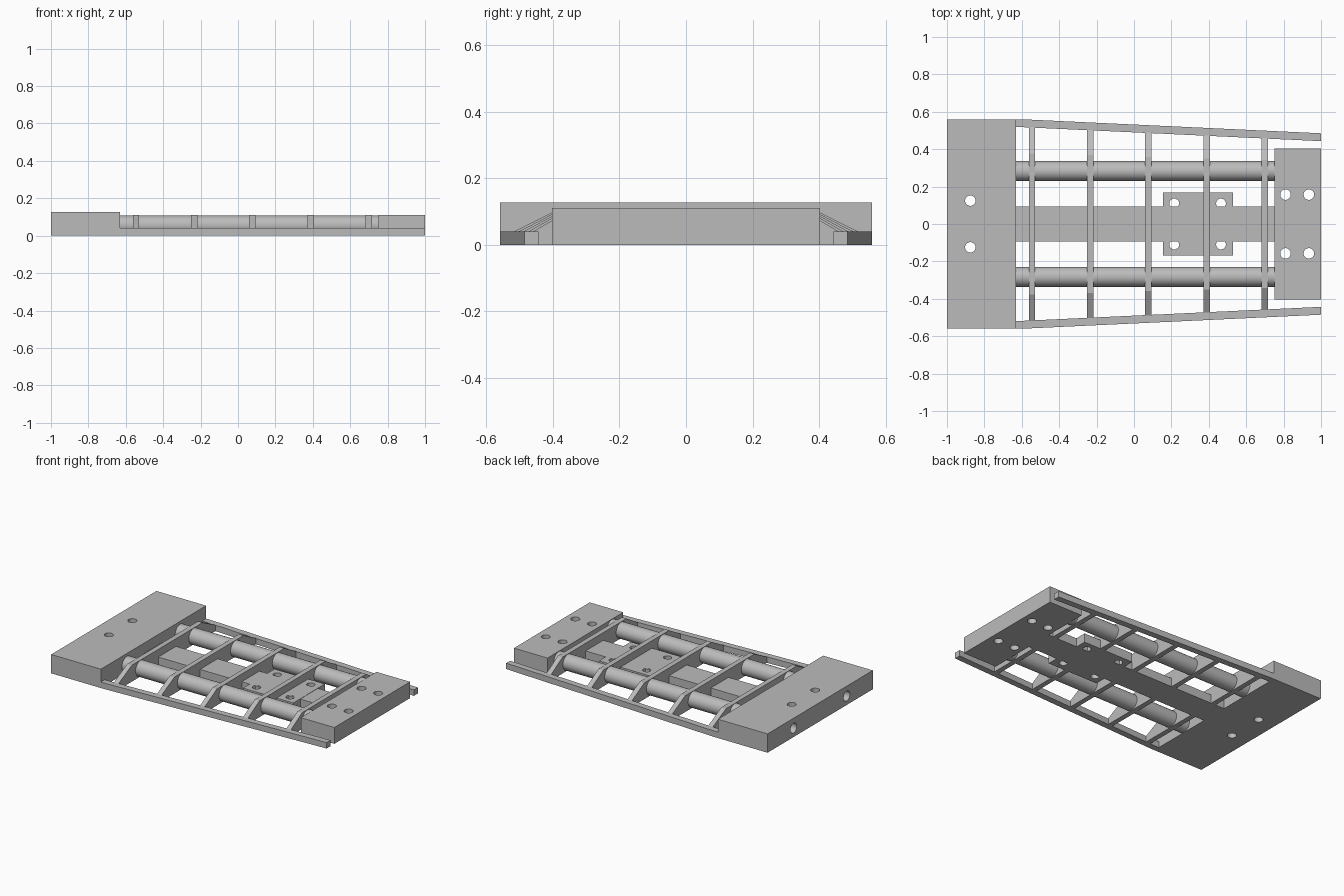
import bpy, bmesh, math
from mathutils import Matrix

cube = bpy.data.objects.get("Cube")
if cube:
    bpy.data.objects.remove(cube, do_unlink=True)

grey = bpy.data.materials.new("light grey")
grey.use_nodes = True
colour = (0.5, 0.5, 0.5, 1)
grey.diffuse_color = colour
grey.node_tree.nodes["Principled BSDF"].inputs["Base Color"].default_value = colour


def finish(name, bm):
    bmesh.ops.recalc_face_normals(bm, faces=bm.faces)
    mesh = bpy.data.meshes.new(name)
    bm.to_mesh(mesh)
    bm.free()
    mesh.materials.append(grey)
    obj = bpy.data.objects.new(name, mesh)
    bpy.context.collection.objects.link(obj)
    return obj


def prism(name, points, direction):
    """Extrude a flat outline along a direction."""
    bm = bmesh.new()
    face = bm.faces.new([bm.verts.new(p) for p in points])
    new = bmesh.ops.extrude_face_region(bm, geom=[face])["geom"]
    verts = [v for v in new if isinstance(v, bmesh.types.BMVert)]
    bmesh.ops.translate(bm, verts=verts, vec=direction)
    return finish(name, bm)


def box(name, x0, x1, half_y, height):
    outline = [(x0, -half_y, 0), (x1, -half_y, 0), (x1, half_y, 0), (x0, half_y, 0)]
    return prism(name, outline, (0, 0, height))


def cylinder(name, centre, radius, length, along_x=False):
    bm = bmesh.new()
    turn = Matrix.Rotation(math.pi / 2, 4, "Y") if along_x else Matrix()
    bmesh.ops.create_cone(bm, cap_ends=True, segments=32, radius1=radius, radius2=radius,
                          depth=length, matrix=Matrix.Translation(centre) @ turn)
    return finish(name, bm)


def smooth(obj):
    bpy.ops.object.select_all(action="DESELECT")
    obj.select_set(True)
    bpy.context.view_layer.objects.active = obj
    bpy.ops.object.shade_smooth_by_angle(angle=math.radians(30))


def drill(obj, cutters):
    """Cut every drill shape out of the part."""
    for cutter in cutters:
        cutter.hide_render = True
        mod = obj.modifiers.new("hole", "BOOLEAN")
        mod.object = cutter
        mod.solver = "EXACT"
    bpy.context.view_layer.update()
    evaluated = obj.evaluated_get(bpy.context.evaluated_depsgraph_get())
    mesh = bpy.data.meshes.new_from_object(evaluated)
    obj.modifiers.clear()
    obj.data = mesh
    for cutter in cutters:
        bpy.data.objects.remove(cutter, do_unlink=True)
    smooth(obj)


def pins(xs, y, radius):
    return [cylinder("hole_cutter", (x, s * y, 0.05), radius, 0.4) for x in xs for s in (-1, 1)]


BLOCK_X, END_X, TUBE_Y, TUBE_Z = -0.63, 0.75, 0.283, 0.055

# Wide root block with bolt holes and tube sockets in its outer face
root = box("root_block", -1, BLOCK_X, 0.56, 0.127)
sockets = [cylinder("socket_cutter", (-0.85, s * TUBE_Y, 0.06), 0.033, 0.4, True) for s in (-1, 1)]
drill(root, pins([-0.875], 0.125, 0.028) + sockets)

# Narrow end block
end = box("end_block", END_X, 1, 0.403, 0.11)
drill(end, pins([0.81, 0.935], 0.157, 0.028))

# Central spine and its mounting plate
box("spine", BLOCK_X, END_X, 0.094, 0.058)
plate = box("mounting_plate", 0.155, 0.53, 0.168, 0.06)
drill(plate, pins([0.215, 0.465], 0.11, 0.026))


def rail_y(x):
    """Outer edge of the tapering side rail."""
    return 0.56 - 0.075 * max(0, x + 0.6) / 1.6


for side, label in ((1, "left"), (-1, "right")):
    # Round spars
    spar = cylinder(label + "_spar", ((BLOCK_X + END_X) / 2, side * TUBE_Y, TUBE_Z),
                    0.053, END_X - BLOCK_X, True)
    smooth(spar)
    # Tapering side rails
    xs = (BLOCK_X, -0.6, 1)
    outer = [(x, side * rail_y(x), 0) for x in xs]
    inner = [(x, side * (rail_y(x) - 0.042), 0) for x in reversed(xs)]
    prism(label + "_rail", outer + inner, (0, 0, 0.04))

# Cross ribs with sloping ends that meet the rails
for i in range(5):
    x = -0.545 + 0.311 * i
    low = rail_y(x) - 0.04
    high = 0.377 - 0.009 * i
    half = [(low, 0), (low, 0.04), (high, 0.11)]
    outline = half + [(-y, z) for y, z in reversed(half)]
    prism("rib_%d" % (i + 1), [(x - 0.017, y, z) for y, z in outline], (0.034, 0, 0))
